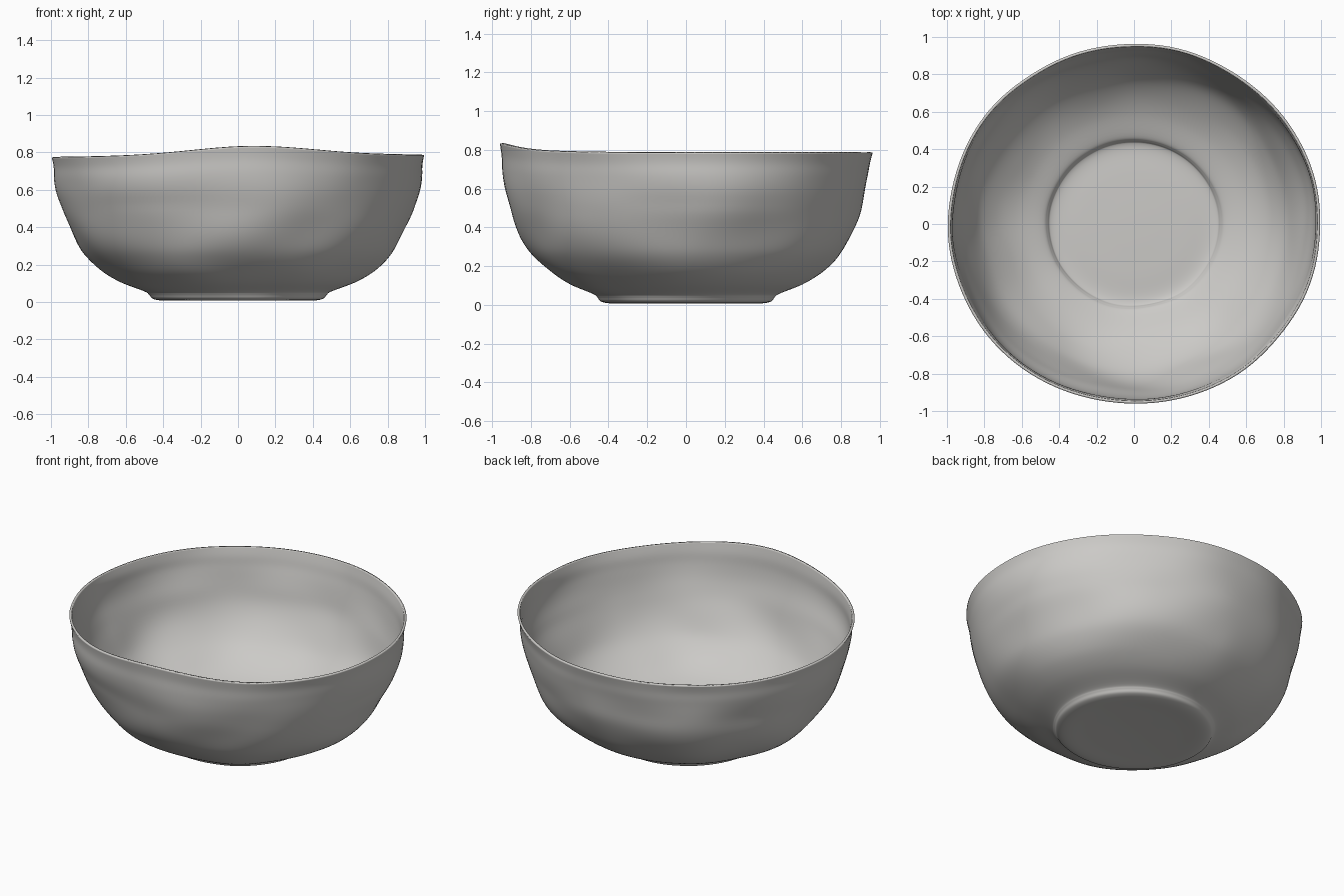
import bpy, math
from mathutils import Vector, noise

if "Cube" in bpy.data.objects:
    bpy.data.objects.remove(bpy.data.objects["Cube"], do_unlink=True)

SEGMENTS = 128
STEPS = 5
WALL = 0.014

# Outer wall profile (radius, height), foot centre up to the rim
PROFILE = [(0.12, 0.015), (0.28, 0.012), (0.40, 0.008), (0.455, 0.018), (0.475, 0.04),
           (0.50, 0.058), (0.62, 0.105), (0.72, 0.165), (0.81, 0.245), (0.87, 0.33),
           (0.92, 0.44), (0.955, 0.56), (0.975, 0.66), (0.984, 0.73), (0.997, 0.785)]


def smooth_profile(points):
    """Catmull-Rom interpolation through the profile points."""
    result = []
    pts = [Vector(p) for p in points]
    for i in range(len(pts) - 1):
        a, b, c, d = (pts[max(0, min(len(pts) - 1, i + k))] for k in (-1, 0, 1, 2))
        for s in range(STEPS):
            t = s / STEPS
            result.append(0.5 * (2 * b + (c - a) * t + (2 * a - 5 * b + 4 * c - d) * t ** 2
                                 + (3 * b - a - 3 * c + d) * t ** 3))
    return result + [pts[-1]]


def bump(value, centre, width):
    return math.exp(-((value - centre) / width) ** 2)


def hand_shaped(radius, height, angle):
    """Place a profile point with the uneven rim and hand-pressed wall."""
    x, y = math.cos(angle), math.sin(angle)
    up = height / PROFILE[-1][1]
    # Rim rises at the front and dips slightly on the right side
    lift = (0.048 * bump(x, 0.1, 0.5) * max(0, -y) - 0.012 * max(0, -x)) * up ** 4
    # Soft unevenness, with a shallow pressed band on the front right
    wobble = 0.024 * noise.noise(Vector((x * 2, y * 2, height * 4))) * min(1, height * 6)
    press = 0.02 * bump(x, -0.6, 0.3) * max(0, -y) * bump(height, 0.5, 0.12)
    press += 0.025 * bump(x, -0.75, 0.25) * max(0, -y) * bump(height, 0.2, 0.1)
    r = radius + (wobble - press) * (1 - 0.6 * up ** 6)
    return (x * r, y * r * 0.965, height + lift)


# Clay material
clay = bpy.data.materials.new("grey_clay")
clay.use_nodes = True
colour = (0.6, 0.59, 0.57, 1)
clay.diffuse_color = colour
clay.node_tree.nodes["Principled BSDF"].inputs["Base Color"].default_value = colour

# Bowl wall and foot, revolved as one continuous shell
rings = smooth_profile(PROFILE)
verts = [(0, 0, 0.016)]
for ring in rings:
    verts += [hand_shaped(ring.x, ring.y, math.tau * k / SEGMENTS) for k in range(SEGMENTS)]
faces = []
for k in range(SEGMENTS):
    n = (k + 1) % SEGMENTS
    faces.append((0, 1 + n, 1 + k))
    for i in range(len(rings) - 1):
        low, high = 1 + i * SEGMENTS, 1 + (i + 1) * SEGMENTS
        faces.append((low + k, low + n, high + n, high + k))

mesh = bpy.data.meshes.new("bowl")
mesh.from_pydata(verts, [], faces)
mesh.materials.append(clay)
bowl = bpy.data.objects.new("bowl", mesh)
bpy.context.collection.objects.link(bowl)

# Thin wall added to the inside
shell = bowl.modifiers.new("wall", 'SOLIDIFY')
shell.thickness = WALL
shell.offset = -1

bpy.context.view_layer.objects.active = bowl
bowl.select_set(True)
bpy.ops.object.shade_smooth_by_angle(angle=math.radians(50))
